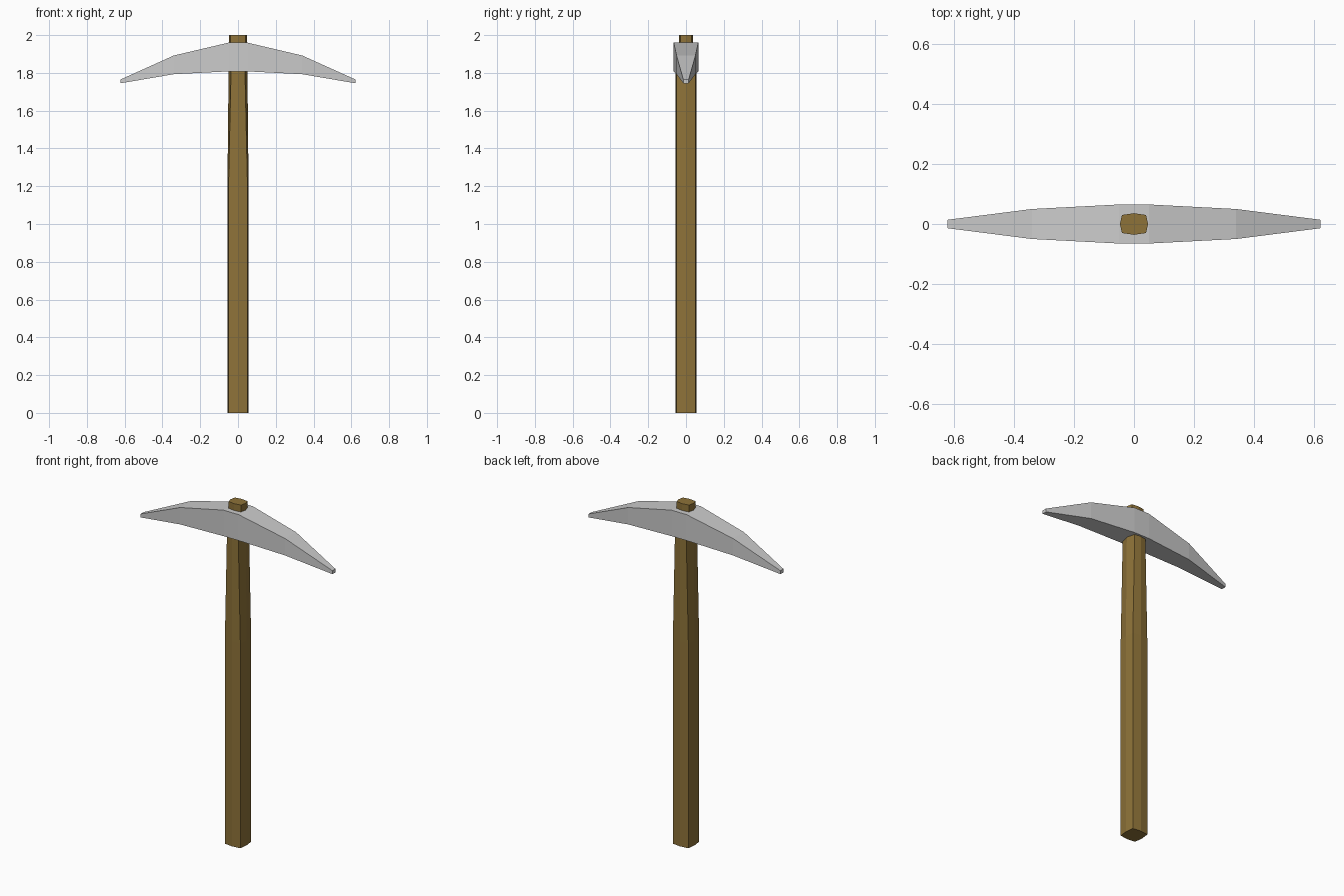
import bpy, bmesh

if "Cube" in bpy.data.objects:
    bpy.data.objects.remove(bpy.data.objects["Cube"])


def loft(name, rings):
    """Skin a list of equal-length vertex rings and cap both ends."""
    bm = bmesh.new()
    loops = [[bm.verts.new(p) for p in ring] for ring in rings]
    n = len(loops[0])
    for a, b in zip(loops, loops[1:]):
        for i in range(n):
            j = (i + 1) % n
            bm.faces.new((a[i], a[j], b[j], b[i]))
    bm.faces.new(loops[0])
    bm.faces.new(loops[-1])
    bmesh.ops.recalc_face_normals(bm, faces=bm.faces)
    mesh = bpy.data.meshes.new(name)
    bm.to_mesh(mesh)
    bm.free()
    obj = bpy.data.objects.new(name, mesh)
    bpy.context.collection.objects.link(obj)
    return obj


def handle_ring(z, cx, cy, mx, my):
    """Squared octagon: corners (cx, cy), bulged side middles mx, my."""
    return [(cx, cy, z), (0, my, z), (-cx, cy, z), (-mx, 0, z),
            (-cx, -cy, z), (0, -my, z), (cx, -cy, z), (mx, 0, z)]


def head_ring(x, y, low, high):
    return [(x, -y, low), (x, y, low), (x, y, high), (x, -y, high)]


# Wooden handle, narrowing where it passes through the head
handle = loft("handle", [
    handle_ring(0, 0.050, 0.050, 0.056, 0.056),
    handle_ring(1.2, 0.050, 0.050, 0.056, 0.056),
    handle_ring(1.80, 0.037, 0.050, 0.050, 0.056),
    handle_ring(1.90, 0.040, 0.030, 0.047, 0.036),
    handle_ring(2.0, 0.040, 0.030, 0.047, 0.036),
])
wood = bpy.data.materials.new("wood")
wood.diffuse_color = (0.27, 0.17, 0.04, 1)
wood.use_nodes = True
wood.node_tree.nodes["Principled BSDF"].inputs["Base Color"].default_value = wood.diffuse_color
handle.data.materials.append(wood)

# Curved double-pointed metal head: half stations mirrored across x
half = [(0.05, 0.065, 1.808, 1.96), (0.34, 0.050, 1.793, 1.892),
        (0.622, 0.014, 1.745, 1.765)]
stations = [(-x, y, lo, hi) for x, y, lo, hi in reversed(half)] + half
loft("pick_head", [head_ring(*s) for s in stations])
